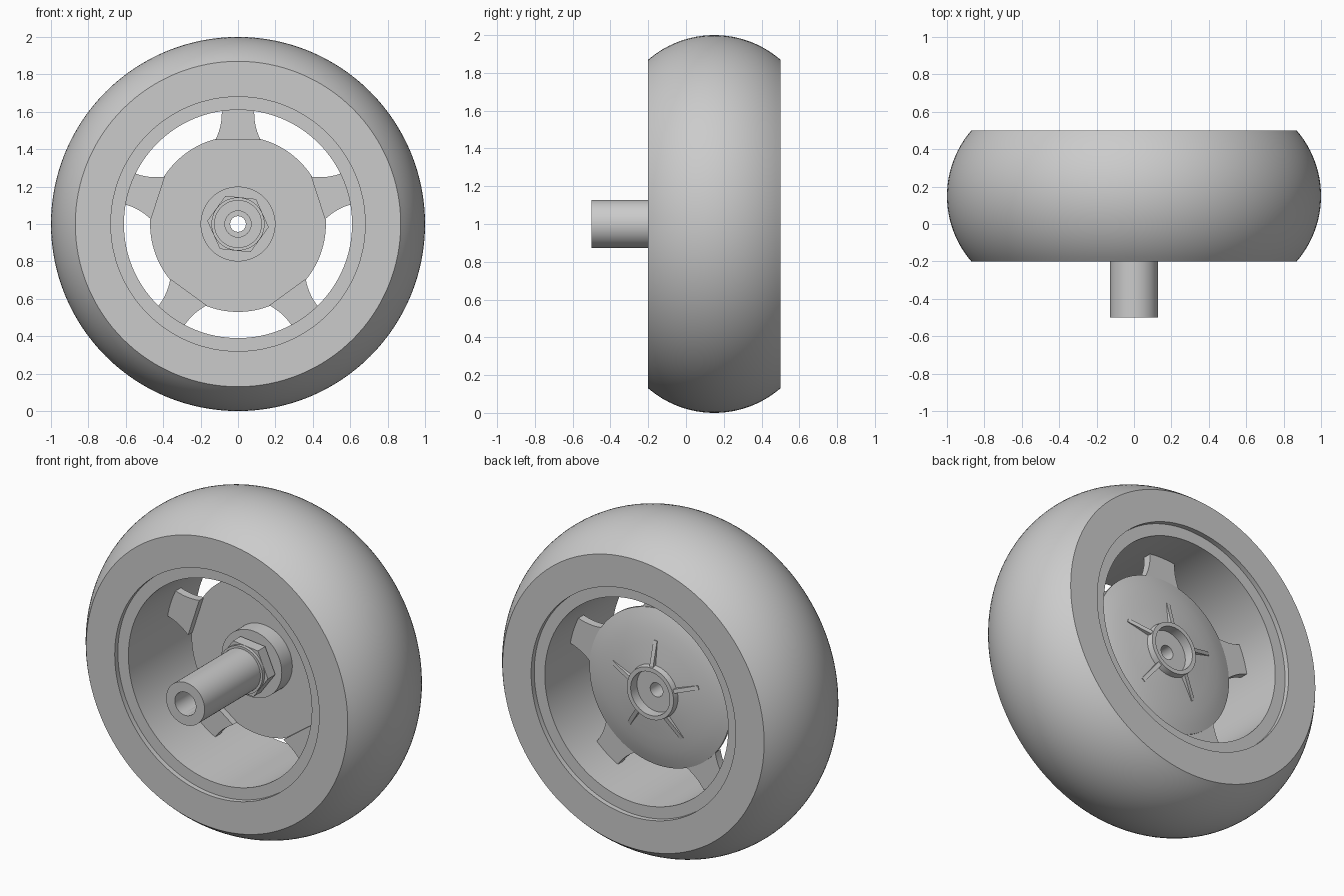
import bpy, bmesh, math
from mathutils import Matrix, Vector

cube = bpy.data.objects.get("Cube")
if cube:
    bpy.data.objects.remove(cube, do_unlink=True)

AXLE = Vector((0, 0, 1))
SPOKES = 5

grey = bpy.data.materials.new("plain grey")
grey.use_nodes = True
grey.diffuse_color = (0.6, 0.6, 0.6, 1)
grey.node_tree.nodes["Principled BSDF"].inputs["Base Color"].default_value = (0.6, 0.6, 0.6, 1)


def finish(name, bm):
    """Turn a bmesh into a shaded, coloured object."""
    bmesh.ops.recalc_face_normals(bm, faces=bm.faces)
    mesh = bpy.data.meshes.new(name)
    bm.to_mesh(mesh)
    bm.free()
    mesh.materials.append(grey)
    obj = bpy.data.objects.new(name, mesh)
    bpy.context.collection.objects.link(obj)
    bpy.ops.object.select_all(action="DESELECT")
    obj.select_set(True)
    bpy.context.view_layer.objects.active = obj
    bpy.ops.object.shade_smooth_by_angle(angle=math.radians(30))
    return obj


def lathe(name, profile, steps=128):
    """Revolve a closed (radius, y) profile around the axle."""
    bm = bmesh.new()
    verts = [bm.verts.new(AXLE + Vector((r, y, 0))) for r, y in profile]
    edges = [bm.edges.new((v, verts[i - 1])) for i, v in enumerate(verts)]
    bmesh.ops.spin(bm, geom=verts + edges, cent=AXLE, axis=(0, 1, 0),
                   angle=math.tau, steps=steps, use_merge=True)
    bmesh.ops.remove_doubles(bm, verts=bm.verts, dist=1e-5)
    return finish(name, bm)


def around(name, outline, direction, offset):
    """Extrude an outline (on the top spoke) and repeat it around the axle."""
    bm = bmesh.new()
    for k in range(SPOKES):
        turn = Matrix.Rotation(math.tau * k / SPOKES, 3, "Y")
        place = [AXLE + turn @ (Vector(p) + Vector(offset)) for p in outline]
        face = bm.faces.new([bm.verts.new(p) for p in place])
        out = bmesh.ops.extrude_face_region(bm, geom=[face], use_keep_orig=True)
        moved = [g for g in out["geom"] if isinstance(g, bmesh.types.BMVert)]
        bmesh.ops.translate(bm, verts=moved, vec=turn @ Vector(direction))
    return finish(name, bm)


# Tyre with a crowned tread
crown, half_width, mid_y, arc_r = 1.0, 0.35, 0.15, 0.536
sweep = math.asin(half_width / arc_r)
tread = []
for i in range(25):
    a = sweep * (i / 12 - 1)
    tread.append((crown - arc_r * (1 - math.cos(a)), mid_y + arc_r * math.sin(a)))
lathe("tyre", [(0.68, -0.2)] + tread + [(0.68, 0.5)])

# Slightly recessed rim
lathe("rim", [(0.61, -0.17), (0.682, -0.17), (0.682, 0.47), (0.61, 0.47)])

# Hub disc: flat front with boss, domed back with bearing cup
lathe("hub_disc", [
    (0.042, 0.13), (0.2, 0.13), (0.2, 0.23), (0.47, 0.23), (0.47, 0.245),
    (0.42, 0.262), (0.36, 0.277), (0.28, 0.291), (0.16, 0.305), (0.155, 0.34),
    (0.13, 0.34), (0.13, 0.28), (0.042, 0.28)])

# Spokes with concave flared sides
side = []
for i in range(9):
    t = i / 8
    side.append((0.08 + 0.04 * (1 - t) ** 2 + 0.008 * t ** 2, 0.45 + 0.17 * t))
outline = [(x, 0, z) for x, z in side] + [(-x, 0, z) for x, z in reversed(side)]
around("spokes", outline, (0, 0.05, 0), (0, 0.19, 0))

# Thin tapering ribs on the back of the hub
rib = [(0, 0.28, 0.14), (0, 0.335, 0.14), (0, 0.292, 0.3), (0, 0.28, 0.3)]
around("back_ribs", rib, (0.024, 0, 0), (-0.012, 0, 0))

# Hexagonal nut with a round collar
bm = bmesh.new()
bmesh.ops.create_cone(bm, cap_ends=True, segments=6, radius1=0.165, radius2=0.165, depth=0.07,
                      matrix=Matrix.Translation((0, 0.085, 1))
                      @ Matrix.Rotation(math.radians(5), 4, "Y")
                      @ Matrix.Rotation(math.pi / 2, 4, "X")
                      @ Matrix.Rotation(math.pi / 6, 4, "Z"))
# Turn the hexagon so two corners lie nearly level
corner = max(bm.verts, key=lambda v: v.co.x).co - AXLE
spin = math.atan2(corner.z, corner.x) + math.radians(6)
bmesh.ops.rotate(bm, verts=bm.verts, cent=AXLE, matrix=Matrix.Rotation(spin, 3, "Y"))
# Open the nut so the bore passes through
bmesh.ops.delete(bm, geom=[f for f in bm.faces if abs(f.normal.y) > 0.9], context="FACES_ONLY")
for loop_y in (0.05, 0.12):
    hexagon = [e for e in bm.edges if all(abs(v.co.y - loop_y) < 0.001 for v in e.verts)]
    inner = bmesh.ops.extrude_edge_only(bm, edges=hexagon)["geom"]
    ring = [g for g in inner if isinstance(g, bmesh.types.BMVert)]
    bmesh.ops.scale(bm, verts=ring, vec=(0.6, 1, 0.6), space=Matrix.Translation(-AXLE))
finish("hex_nut", bm)
lathe("nut_collar", [(0.1, 0.03), (0.142, 0.03), (0.142, 0.06), (0.1, 0.06)], 64)

# Hollow axle shaft with a stepped bore
shaft = lathe("axle_shaft", [(0.07, -0.5), (0.128, -0.5), (0.128, 0.14), (0.042, 0.14),
                             (0.042, 0.0), (0.07, 0.0)], 64)

# Small pin hole under the shaft
bm = bmesh.new()
bmesh.ops.create_cone(bm, cap_ends=True, segments=24, radius1=0.022, radius2=0.022, depth=0.13,
                      matrix=Matrix.Translation((0, -0.04, 0.88)))
cutter = finish("pin_hole_cutter", bm)
cutter.hide_render = True
cutter.hide_viewport = True
cut = shaft.modifiers.new("pin_hole", "BOOLEAN")
cut.operation = "DIFFERENCE"
cut.object = cutter
